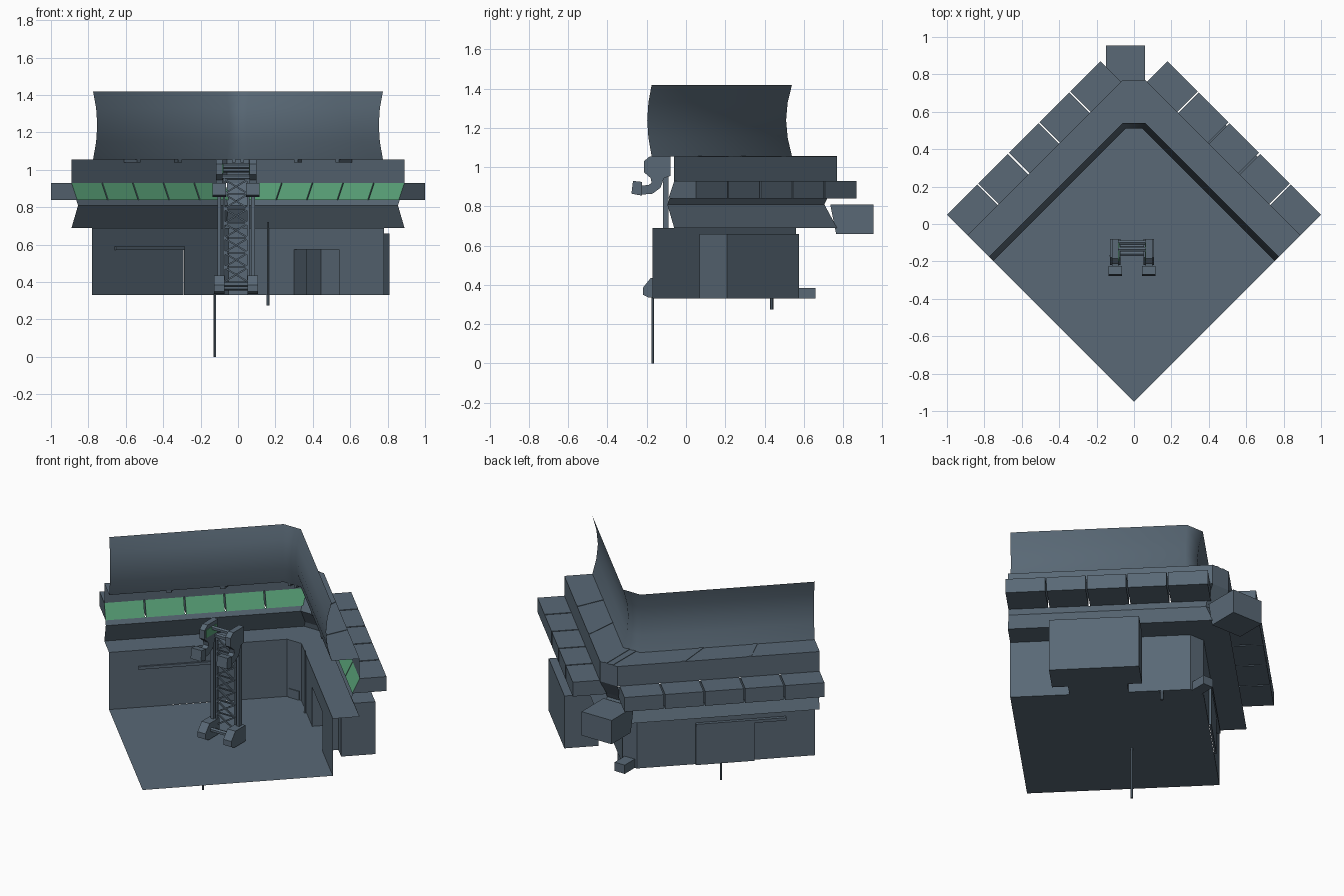
import bpy, bmesh, math
from mathutils import Vector

if "Cube" in bpy.data.objects:
    bpy.data.objects.remove(bpy.data.objects["Cube"])

def mat(name, c):
    m = bpy.data.materials.new(name)
    m.diffuse_color = (*c, 1)
    m.use_nodes = True
    m.node_tree.nodes["Principled BSDF"].inputs["Base Color"].default_value = m.diffuse_color
    return m

GREY = mat("slate_grey", (0.10, 0.14, 0.18))
GREEN = mat("screen_green", (0.10, 0.36, 0.19))
END = 0.95          # open end of both wings

# wing coordinates: d = outward offset, e = distance along the wing, s = side (+1 right, -1 left)
def P(d, e, z, s=1):
    return Vector((s * (d + e) / 2, (d - e) / 2, z))

def make(name, verts, faces, closed=False, green=()):
    me = bpy.data.meshes.new(name)
    me.from_pydata([tuple(v) for v in verts], [], faces)
    me.materials.append(GREY)
    me.materials.append(GREEN)
    for i in green:
        me.polygons[i].material_index = 1
    if closed:
        bm = bmesh.new()
        bm.from_mesh(me)
        bmesh.ops.recalc_face_normals(bm, faces=bm.faces)
        bm.to_mesh(me)
        bm.free()
    ob = bpy.data.objects.new(name, me)
    bpy.context.collection.objects.link(ob)
    return ob

def prism(name, a, b, green=(), caps=True):
    """Solid joining two matching outlines."""
    n = len(a)
    faces = [(i, (i + 1) % n, n + (i + 1) % n, n + i) for i in range(n)]
    if caps:
        faces += [tuple(range(n)), tuple(range(n, 2 * n))]
    return make(name, list(a) + list(b), faces, True, green)

def wing_box(name, d0, d1, e0, e1, z0, z1, s):
    q = [(d0, z0), (d1, z0), (d1, z1), (d0, z1)]
    return prism(name, [P(d, e0, z, s) for d, z in q], [P(d, e1, z, s) for d, z in q])

def side_prism(name, pts, x0, x1, green=()):
    return prism(name, [Vector((x0, y, z)) for y, z in pts],
                 [Vector((x1, y, z)) for y, z in pts], green)

def box(name, x0, x1, y0, y1, z0, z1):
    return side_prism(name, [(y0, z0), (y1, z0), (y1, z1), (y0, z1)], x0, x1)

def bar(name, a, b, r, sides=4):
    a, b = Vector(a), Vector(b)
    q = (b - a).to_track_quat('Z', 'Y')
    ring = [q @ Vector((r * math.cos(t), r * math.sin(t), 0))
            for t in [math.pi / sides + 2 * math.pi * i / sides for i in range(sides)]]
    return prism(name, [a + v for v in ring], [b + v for v in ring])

def sweep(name, prof):
    """Open sheet following both wings round the chamfered back corner; prof = (d, z, half chamfer)."""
    v, f = [], []
    for d, z, w in prof:
        v += [P(d, END, z, -1), (-w, d - w, z), (w, d - w, z), P(d, END, z)]
    for i in range(len(prof) - 1):
        for j in range(3):
            k = 4 * i + j
            f.append((k, k + 1, k + 5, k + 4))
    return make(name, v, f)

# floor plate with clipped back corner
F, W, Z0, Z1 = 0.61, 0.05, 0.33, 0.69
make("floor", [(0, -0.95, Z0), P(F, END, Z0), (W, F - W, Z0), (-W, F - W, Z0), P(F, END, Z0, -1)],
     [(0, 1, 2, 3, 4)])

# lower walls, each with a doorway
ec = 2 * W - F
for s, side in ((1, "right"), (-1, "left")):
    e0, e1 = (-0.01, 0.47) if s > 0 else (-0.03, 0.45)
    v, f = [], []
    for a, b, z in ((ec, e0, Z0), (e0, e1, 0.575), (e1, END, Z0)):
        k = len(v)
        v += [P(F, a, z, s), P(F, b, z, s), P(F, b, Z1, s), P(F, a, Z1, s)]
        f.append((k, k + 1, k + 2, k + 3))
    make(side + "_wall", v, f)
make("corner_wall", [(-W, F - W, Z0), (W, F - W, Z0), (W, F - W, Z1), (-W, F - W, Z1)], [(0, 1, 2, 3)])

# right doorway passage and side room
pa = [(-0.01, Z0), (0.47, Z0), (0.47, 0.575), (-0.01, 0.575)]
prism("passage", [P(F, e, z) for e, z in pa], [P(0.74, e, z) for e, z in pa], caps=False)
D0, D1, E0, E1, ZT = 0.74, 1.02, -0.13, 0.60, 0.66
room = [P(d, e, z) for d in (D0, D1) for e, z in ((E0, Z0), (E1, Z0), (E1, ZT), (E0, ZT))]
door = [P(D0, e, z) for e, z in pa]
make("side_room", room + door,
     [(4, 5, 6, 7), (0, 1, 5, 4), (1, 2, 6, 5), (2, 3, 7, 6), (3, 0, 4, 7),
      (0, 8, 11, 3), (9, 1, 2, 10), (11, 10, 2, 3)])

# left sliding door and its rail
wing_box("sliding_door", 0.612, 0.63, -0.03, 0.45, Z0, 0.575, -1)
wing_box("door_rail", 0.595, 0.64, -0.03, 0.71, 0.572, 0.59, -1)

# slanted band below the windows, then band and shelf above them
sweep("lower_band", [(F, Z1, W), (0.83, Z1, 0.06), (0.76, 0.81, 0.055), (0.78, 0.84, 0.06)])
sweep("upper_band", [(0.83, 0.93, 0.06), (0.83, 1.055, 0.06), (0.60, 1.055, 0.06)])
make("corner_panel", [(-.06, .72, .84), (.06, .72, .84), (.06, .77, .93), (-.06, .77, .93)], [(0, 1, 2, 3)])

# tall bowed screen
screen = sweep("tall_screen", [(0.60, 1.055, 0.06), (0.567, 1.15, 0.049), (0.555, 1.24, 0.045),
                               (0.567, 1.33, 0.049), (0.60, 1.42, 0.06)])
for p in screen.data.polygons:
    p.use_smooth = True

# five window boxes per wing, green on the inner face
prof = [(0.77, 0.84), (1.05, 0.84), (1.05, 0.93), (0.83, 0.93)]
step = (END + 0.69) / 5
for s, side in ((1, "right"), (-1, "left")):
    for i in range(5):
        a = -0.69 + i * step + (0.006 if i else 0)
        b = -0.69 + (i + 1) * step - (0.006 if i < 4 else 0)
        prism(f"{side}_window_box_{i}", [P(d, a, z, s) for d, z in prof],
              [P(d, b, z, s) for d, z in prof], green=(3,))
    # diagonal channels across the shelf
    for i, (ea, eb) in enumerate(((-0.17, 0.02), (0.37, 0.46))):
        q = lambda z: [P(0.83, ea - .02, z, s), P(0.83, ea + .02, z, s),
                       P(0.60, eb + .02, z, s), P(0.60, eb - .02, z, s)]
        prism(f"{side}_shelf_channel_{i}", q(1.04), q(1.058))
for x in (-0.022, 0.022):
    box("corner_shelf_channel", x - 0.009, x + 0.009, 0.54, 0.77, 1.04, 1.058)

# rear housing and small floor duct
side_prism("rear_housing", [(0.735, 0.81), (0.955, 0.81), (0.955, 0.66), (0.765, 0.66)], -0.15, 0.06)
box("floor_duct", -0.035, 0.035, 0.555, 0.66, Z0, 0.385)

# thin rods
bar("ground_rod", (-0.125, -0.17, 0), (-0.125, -0.17, 0.34), 0.007, 6)
bar("wall_rod", (0.16, 0.437, 0.29), (0.16, 0.437, 0.72), 0.006, 6)
bar("wall_rod_foot", (0.16, 0.437, 0.275), (0.16, 0.437, 0.33), 0.010, 6)

# lattice mast: rails, elbow heads with pads, feet
CX = -0.01
head = [(-.08, 1.055), (-.185, 1.055), (-.215, 1.03), (-.215, .975), (-.18, .945), (-.175, .92),
        (-.19, .91), (-.23, .905), (-.23, .86), (-.17, .865), (-.13, .895), (-.112, .945), (-.08, .955)]
foot = [(-.08, .335), (-.19, .335), (-.22, .35), (-.22, .385), (-.18, .435), (-.08, .435)]
pad = [(-.225, .925), (-.27, .93), (-.278, .865), (-.225, .855)]
for s in (1, -1):
    n = "right" if s > 0 else "left"
    x = CX + s * 0.09
    box(n + "_mast_rail", x - 0.010, x + 0.010, -0.117, -0.09, 0.40, 0.97)
    side_prism(n + "_mast_head", head, x - 0.018, x + 0.018)
    side_prism(n + "_mast_pad", pad, CX + s * 0.09 - 0.036, CX + s * 0.09 + 0.036)
    side_prism(n + "_mast_foot", foot, x - 0.028, x + 0.028)
    # green plates on the inner faces of head
    xi = x - s * 0.018
    g = side_prism(n + "_head_light", [(-.2, .98), (-.1, .98), (-.1, 1.03), (-.2, 1.03)],
                   xi, xi - s * 0.004, green=range(6))
    bar(n + "_inner_rail", (CX + s * .065, -.103, .36), (CX + s * .065, -.103, .97), 0.008)
for y, z in ((-0.10, 1.0), (-0.135, 1.02), (-0.10, 0.96), (-0.12, 0.37), (-0.16, 0.39)):
    bar("mast_crossbar", (CX - .09, y, z), (CX + .09, y, z), 0.014, 6)
N = 7
for i in range(N):
    za, zb = 0.40 + i * 0.55 / N, 0.40 + (i + 1) * 0.55 / N
    for s in (1, -1):
        bar("mast_brace", (CX - s * .065, -.103 + s * .006, za), (CX + s * .065, -.103 + s * .006, zb), 0.006)
    bar("mast_rung", (CX - .065, -.103, zb), (CX + .065, -.103, zb), 0.005)
